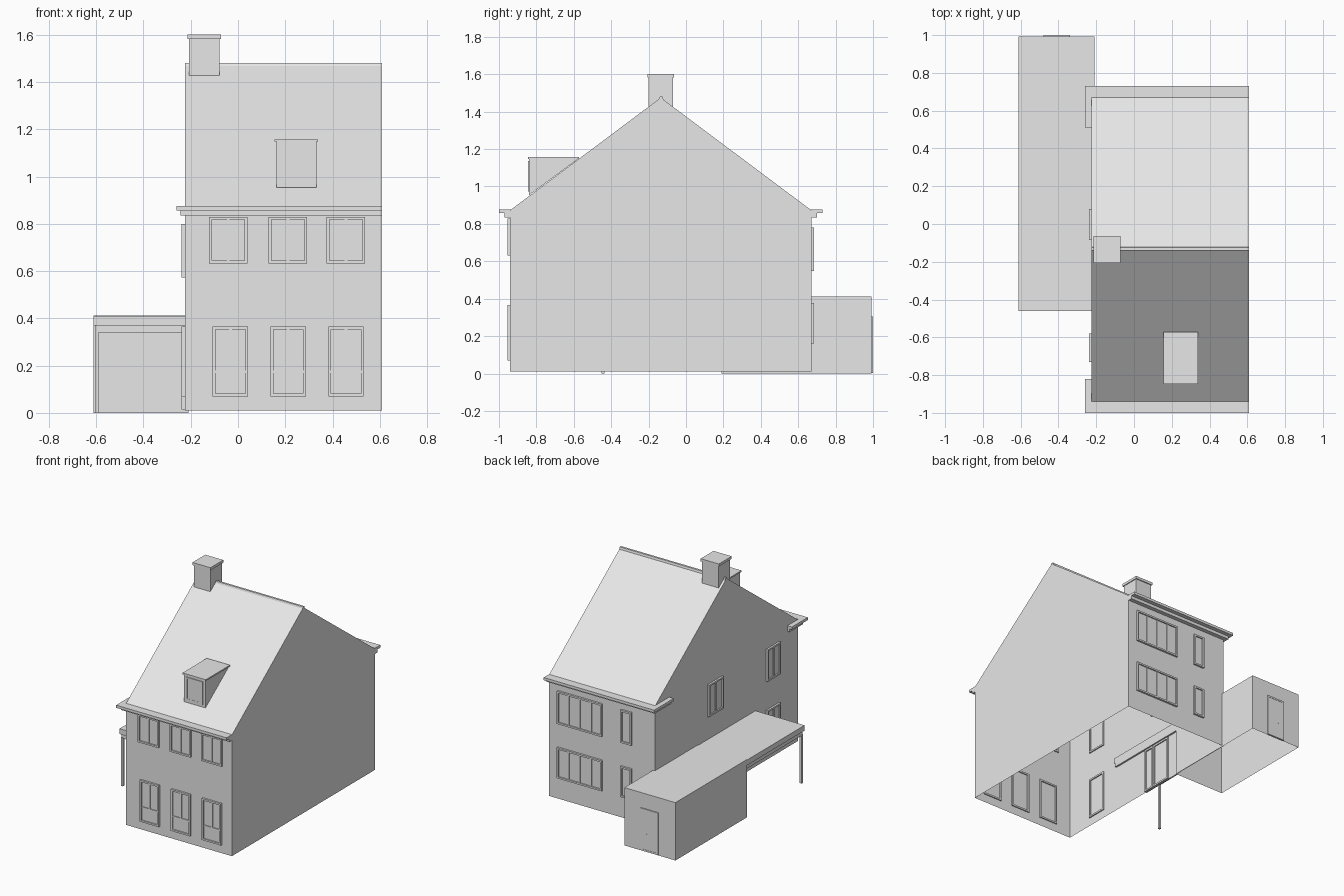
import bpy
import bmesh
from mathutils import Vector

cube = bpy.data.objects.get("Cube")
if cube:
    bpy.data.objects.remove(cube, do_unlink=True)

# One plain material for the whole building
grey = bpy.data.materials.new("plain_grey")
grey.use_nodes = True
grey.diffuse_color = (0.8, 0.8, 0.8, 1)
grey.node_tree.nodes["Principled BSDF"].inputs["Base Color"].default_value = (0.8, 0.8, 0.8, 1)


def finish(name, bm):
    bmesh.ops.recalc_face_normals(bm, faces=bm.faces)
    mesh = bpy.data.meshes.new(name)
    bm.to_mesh(mesh)
    bm.free()
    mesh.materials.append(grey)
    obj = bpy.data.objects.new(name, mesh)
    bpy.context.collection.objects.link(obj)
    return obj


def add_box(bm, lo, hi):
    lo, hi = Vector(lo), Vector(hi)
    verts = bmesh.ops.create_cube(bm, size=1)["verts"]
    for v in verts:
        v.co = Vector((v.co[i] * abs(hi[i] - lo[i]) + (lo[i] + hi[i]) / 2 for i in range(3)))
    return verts


def boxes(name, *pairs):
    bm = bmesh.new()
    for lo, hi in pairs:
        add_box(bm, lo, hi)
    return finish(name, bm)


def prism(name, profile, x0, x1, open_bottom=False):
    """Extrude a (y, z) profile along x."""
    bm = bmesh.new()
    ends = [[bm.verts.new((x, y, z)) for y, z in profile] for x in (x0, x1)]
    for end in ends:
        bm.faces.new(end)
    n = len(profile)
    for i in range(n):
        if open_bottom and i == n - 1:
            continue
        j = (i + 1) % n
        bm.faces.new((ends[0][i], ends[0][j], ends[1][j], ends[1][i]))
    return finish(name, bm)


# Main dimensions
LEFT, RIGHT = 0.61, -0.225
FRONT, BACK = -0.94, 0.67
EAVE, RIDGE_Y, RIDGE_Z = 0.873, -0.135, 1.475

# House shell, open underneath
prism("house_shell",
      [(BACK, 0.01), (BACK, EAVE), (RIDGE_Y, RIDGE_Z), (FRONT, EAVE), (FRONT, 0.01)],
      RIGHT, LEFT, open_bottom=True)
prism("ridge_tile",
      [(-0.145, 1.466), (-0.14, 1.48), (-0.125, 1.48), (-0.12, 1.46)], RIGHT, LEFT)

# Stepped cornices with short returns round the right-hand gable
for name, wall, s, ret in (("front_cornice", FRONT, -1, -0.82), ("back_cornice", BACK, 1, 0.51)):
    pairs = []
    for out, side, z0, z1 in ((0.03, 0.018, 0.835, 0.857), (0.06, 0.035, 0.857, 0.876)):
        pairs.append(((RIGHT - side, wall, z0), (LEFT, wall + s * out, z1)))
        pairs.append(((RIGHT - side, ret, z0), (RIGHT, wall, z1)))
    boxes(name, *pairs)

# Chimney with a thin cap
boxes("chimney", ((-0.208, -0.2, 1.427), (-0.078, -0.07, 1.585)),
      ((-0.214, -0.207, 1.583), (-0.072, -0.063, 1.602)))

# Dormer on the front slope
prism("dormer_body", [(-0.84, 0.953), (-0.84, 1.15), (-0.573, 1.15)], 0.162, 0.332)
boxes("dormer_roof", ((0.155, -0.846, 1.148), (0.338, -0.573, 1.158)))

# Side shed, open underneath
bm = bmesh.new()
add_box(bm, (-0.612, 0.19, 0), (-0.21, 0.993, 0.412))
bm.faces.ensure_lookup_table()
floor = min(bm.faces, key=lambda f: f.calc_center_median().z)
bmesh.ops.delete(bm, geom=[floor], context="FACES_ONLY")
finish("shed", bm)

# Canopy over the side door and its post
boxes("canopy", ((-0.612, -0.46, 0.37), (-0.212, 0.19, 0.408)),
      ((-0.603, -0.45, 0.34), (-0.212, 0.19, 0.37)))
boxes("canopy_post", ((-0.606, -0.453, 0), (-0.59, -0.437, 0.345)))


def opening(name, axis, plane, out, u0, u1, z0, z1, panes=1, sill=0.0, depth=0.014):
    """Framed window or door on a wall; sill is the share of height below the transom."""
    bm = bmesh.new()

    def bar(a0, a1, b0, b1, inner, outer):
        ends = []
        for a, b, d in ((a0, b0, plane + out * inner), (a1, b1, plane + out * outer)):
            ends.append((d, a, b) if axis == "x" else (a, d, b))
        add_box(bm, ends[0], ends[1])

    f = 0.012
    # outer frame
    for a0, a1 in ((u0, u0 + f), (u1 - f, u1)):
        bar(a0, a1, z0, z1, -0.008, depth)
    for b0, b1 in ((z0, z0 + f), (z1 - f, z1)):
        bar(u0 + f, u1 - f, b0, b1, -0.008, depth)
    # glass or door leaf
    bar(u0 + f, u1 - f, z0 + f, z1 - f, 0.001, 0.005)
    # transom and mullions
    split = z0 + f
    if sill:
        split = z0 + sill * (z1 - z0)
        bar(u0 + f, u1 - f, split - 0.005, split + 0.005, 0, depth * 0.75)
    for i in range(1, panes):
        u = u0 + (u1 - u0) * i / panes
        bar(u - 0.006, u + 0.006, split, z1 - f, 0, depth * 0.75)
    return finish(name, bm)


# Front windows, three on each floor
for i, (low, high) in enumerate(((-0.107, -0.123), (0.138, 0.13), (0.382, 0.375)), 1):
    opening(f"front_lower_window_{i}", "y", FRONT, -1, low, low + 0.15, 0.07, 0.366, 2, 0.35)
    opening(f"front_upper_window_{i}", "y", FRONT, -1, high, high + 0.163, 0.632, 0.83, 2)
opening("dormer_window", "y", -0.84, -1, 0.18, 0.314, 0.972, 1.135, 2, depth=0.006)

# Back windows, one wide and one narrow on each floor
for floor_name, z0, z1 in (("lower", 0.16, 0.378), ("upper", 0.547, 0.78)):
    opening(f"back_{floor_name}_wide_window", "y", BACK, 1, 0.188, 0.54, z0, z1, 4)
    opening(f"back_{floor_name}_narrow_window", "y", BACK, 1, -0.045, 0.04, z0, z1)

# Right-hand gable windows and the door below the canopy
opening("side_lower_window", "x", RIGHT, -1, -0.73, -0.58, 0.07, 0.366, 2, 0.35)
opening("side_upper_window", "x", RIGHT, -1, -0.73, -0.58, 0.572, 0.8, 2)
opening("side_middle_window", "x", RIGHT, -1, -0.085, 0.08, 0.572, 0.8, 2)
opening("side_door", "x", RIGHT, -1, -0.06, 0.095, 0.015, 0.335)
opening("side_light", "x", RIGHT, -1, -0.15, -0.065, 0.015, 0.335, 1, 0.35)

# Shed back door
opening("shed_door", "y", 0.993, 1, -0.48, -0.34, 0.004, 0.305, 1, 0.4, depth=0.007)
